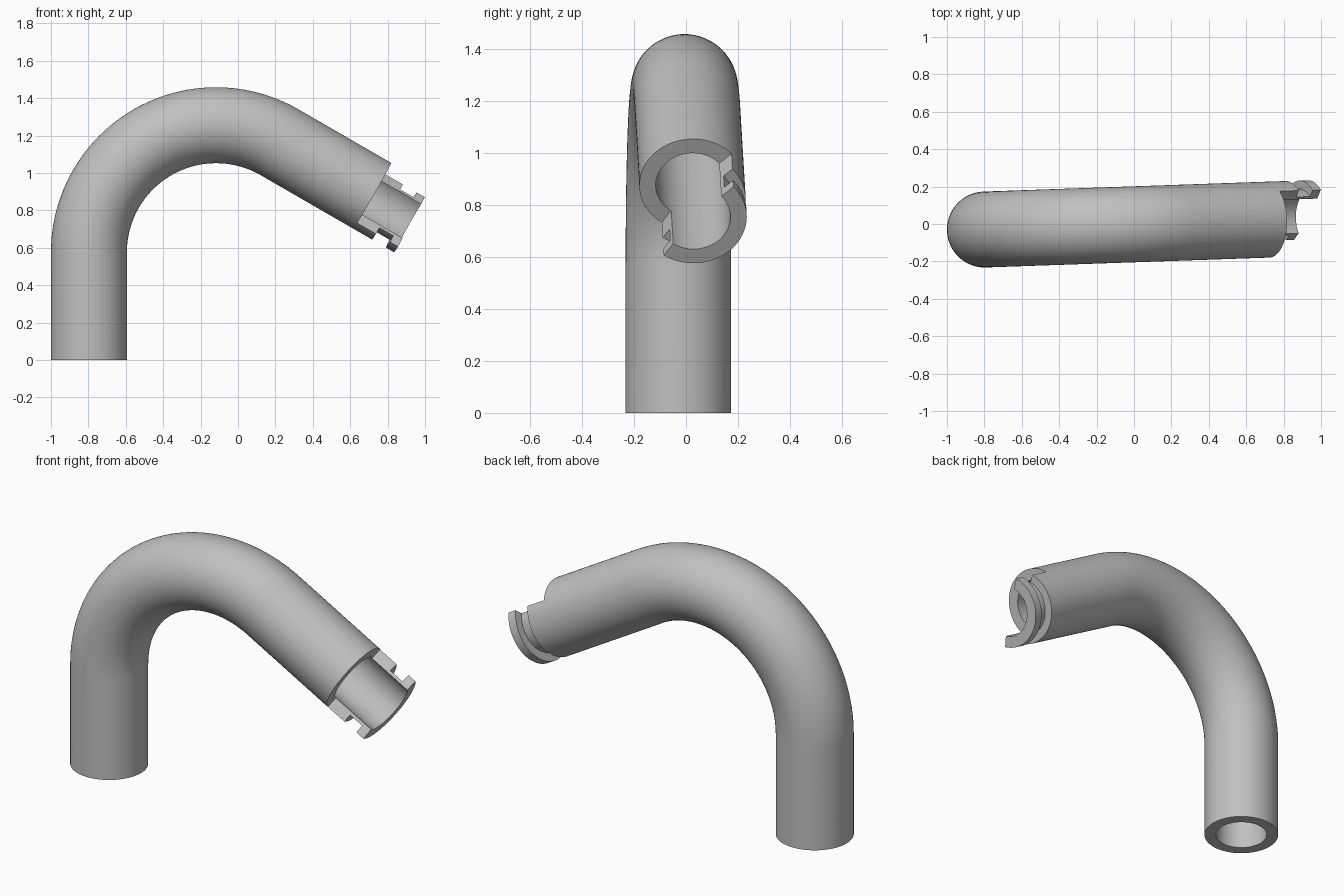
import bpy
import bmesh
from math import sin, cos, pi, radians
from mathutils import Matrix, Vector

cube = bpy.data.objects.get("Cube")
if cube:
    bpy.data.objects.remove(cube, do_unlink=True)

# Main dimensions
OUTER, INNER, GROOVE = 0.203, 0.14, 0.157
LEG, BEND, SWEEP = 0.575, 0.68, radians(120)
SHOULDER, END = 0.571, 0.824           # distances past the end of the bend
GROOVE_START, GROOVE_END = 0.688, 0.774
CUT_LOW, CUT_HIGH = radians(-124), radians(42.5)
PLACE = Matrix.Translation((-0.797, -0.0295, 0)) @ Matrix.Rotation(radians(2), 4, 'Z')

grey = bpy.data.materials.new("plain grey")
grey.use_nodes = True
colour = (0.53, 0.53, 0.53, 1)
grey.diffuse_color = colour
grey.node_tree.nodes["Principled BSDF"].inputs["Base Color"].default_value = colour


def station(phi, along):
    """Centre and outward normal: 'along' runs straight on from bend angle phi."""
    centre = Vector((BEND * (1 - cos(phi)), 0, LEG + BEND * sin(phi)))
    tangent = Vector((sin(phi), 0, cos(phi)))
    return centre + tangent * along, Vector((-cos(phi), 0, sin(phi)))


def point(phi, along, radius, angle):
    centre, normal = station(phi, along)
    return PLACE @ (centre + normal * radius * sin(angle) + Vector((0, radius * cos(angle), 0)))


# Lengthwise wall sections: bent pipe, and the grooved half collar beyond the shoulder
STEPS = 48
path = [(0, -LEG)] + [(SWEEP * i / STEPS, 0) for i in range(STEPS + 1)] + [(SWEEP, SHOULDER)]
outside = [(phi, d, OUTER) for phi, d in path]
inside = [(phi, d, INNER) for phi, d in reversed(path)]
collar = [(SWEEP, d, r) for d, r in (
    (GROOVE_START, OUTER), (GROOVE_START, GROOVE),
    (GROOVE_END, GROOVE), (GROOVE_END, OUTER),
    (END, OUTER), (END, INNER))]
short_wall = outside + inside
long_wall = outside + collar + inside

bm = bmesh.new()


def add_strips(wall, start, stop, count):
    """Revolve a closed wall section around the pipe axis between two angles."""
    columns = []
    for i in range(count + 1):
        angle = start + (stop - start) * i / count
        columns.append([bm.verts.new(point(*p, angle)) for p in wall])
    n = len(wall)
    for a, b in zip(columns, columns[1:]):
        for k in range(n):
            m = (k + 1) % n
            bm.faces.new((a[k], a[m], b[m], b[k]))


add_strips(long_wall, CUT_LOW, CUT_HIGH, 36)
add_strips(short_wall, CUT_HIGH, CUT_LOW + 2 * pi, 42)

# Flat cut faces on both sides of the half collar
cap = [outside[-1]] + collar + [inside[0]]
for angle in (CUT_LOW, CUT_HIGH):
    bm.faces.new([bm.verts.new(point(*p, angle)) for p in cap])

bmesh.ops.remove_doubles(bm, verts=bm.verts, dist=0.0002)
bmesh.ops.recalc_face_normals(bm, faces=bm.faces)

mesh = bpy.data.meshes.new("bent_pipe")
bm.to_mesh(mesh)
bm.free()
mesh.materials.append(grey)
pipe = bpy.data.objects.new("bent_pipe", mesh)
bpy.context.collection.objects.link(pipe)

for other in bpy.context.selected_objects:
    other.select_set(False)
pipe.select_set(True)
bpy.context.view_layer.objects.active = pipe
bpy.ops.object.shade_smooth_by_angle(angle=radians(30))
